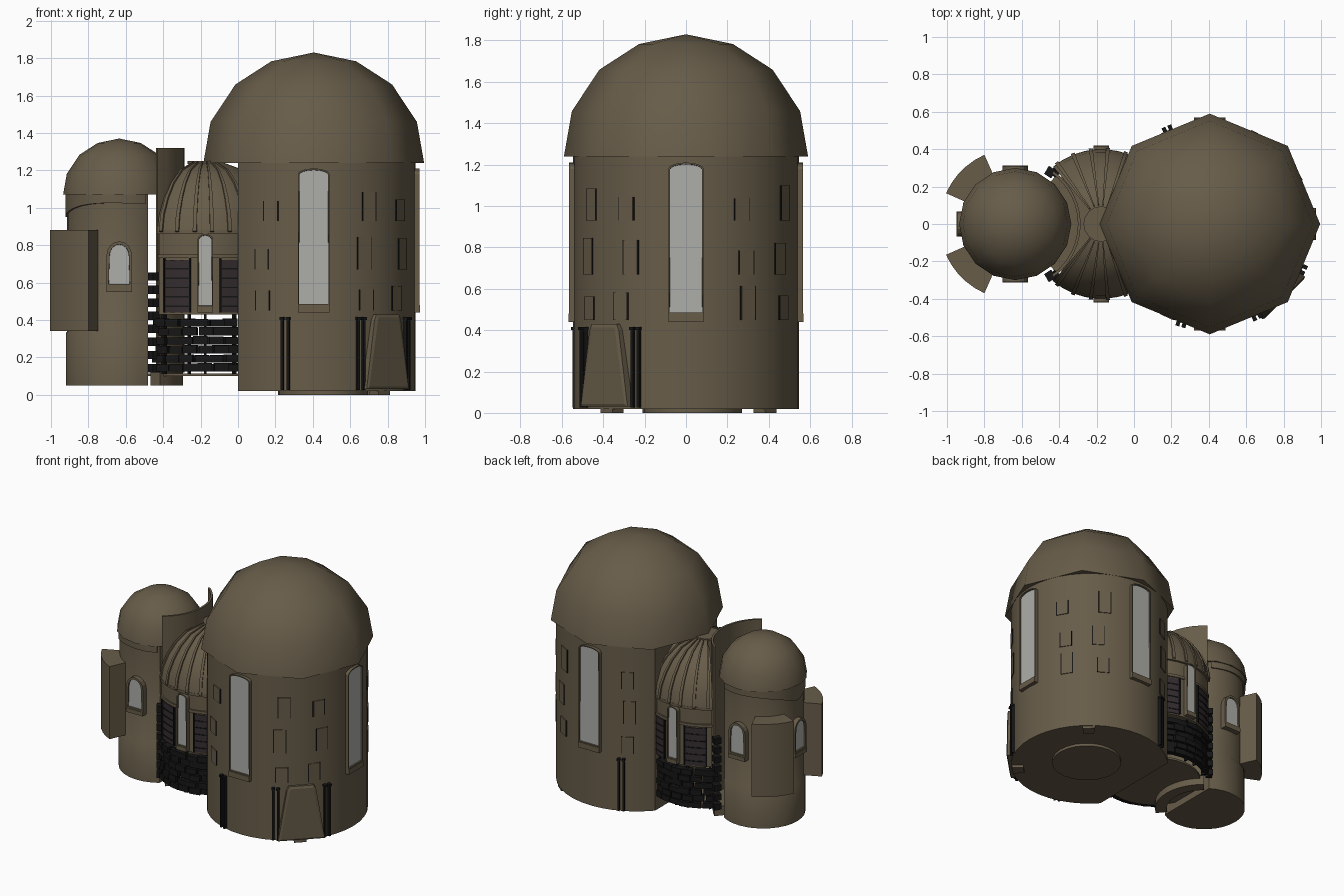
import bpy, bmesh, math, random
from math import sin, cos, radians, pi
from mathutils import Vector

random.seed(4)
cube = bpy.data.objects.get("Cube")
if cube:
    bpy.data.objects.remove(cube)


def material(name, rgb):
    m = bpy.data.materials.new(name)
    m.use_nodes = True
    m.diffuse_color = (*rgb, 1)
    m.node_tree.nodes["Principled BSDF"].inputs["Base Color"].default_value = (*rgb, 1)
    return m


STONE = material("brown stone", (0.135, 0.107, 0.066))
GLASS = material("pale glass", (0.42, 0.43, 0.40))
BLACK = material("black iron", (0.008, 0.008, 0.008))
PLUM = material("dark plum wood", (0.035, 0.026, 0.028))

BIG, MID, SMALL = (0.405, 0), (-0.175, 0), (-0.635, 0)


def sweep(bm, centre, loop, a0, a1, n=None):
    """Sweep a closed (radius, height) outline round a vertical axis."""
    full = a1 - a0 >= 360
    n = n or max(1, math.ceil((a1 - a0) / 9))
    rings = []
    for i in range(n if full else n + 1):
        a = radians(a0 + (a1 - a0) * i / n)
        rings.append([bm.verts.new((centre[0] + r * cos(a), centre[1] + r * sin(a), z)) for r, z in loop])
    k = len(loop)
    for i in range(n):
        p, q = rings[i], rings[(i + 1) % len(rings)]
        for j in range(k):
            bm.faces.new((p[j], q[j], q[(j + 1) % k], p[(j + 1) % k]))
    if not full:
        bm.faces.new(rings[0])
        bm.faces.new(rings[-1][::-1])


def block(bm, centre, r0, r1, a0, a1, z0, z1, n=None):
    sweep(bm, centre, [(r0, z0), (r1, z0), (r1, z1), (r0, z1)], a0, a1, n)


def finish(bm, name, *mats, cut_x=None, smooth=35):
    bmesh.ops.remove_doubles(bm, verts=bm.verts, dist=1e-5)
    if cut_x is not None:
        geom = bm.verts[:] + bm.edges[:] + bm.faces[:]
        cut_side = 1 if cut_x < -0.3 else -1
        res = bmesh.ops.bisect_plane(bm, geom=geom, plane_co=(cut_x, 0, 0),
                                     plane_no=(cut_side, 0, 0), clear_outer=True)
        bmesh.ops.holes_fill(bm, edges=[e for e in res["geom_cut"] if isinstance(e, bmesh.types.BMEdge)])
    bmesh.ops.recalc_face_normals(bm, faces=bm.faces)
    me = bpy.data.meshes.new(name)
    bm.to_mesh(me)
    bm.free()
    ob = bpy.data.objects.new(name, me)
    bpy.context.collection.objects.link(ob)
    for m in mats:
        me.materials.append(m)
    if smooth:
        bpy.ops.object.select_all(action='DESELECT')
        ob.select_set(True)
        bpy.context.view_layer.objects.active = ob
        bpy.ops.object.shade_smooth_by_angle(angle=radians(smooth))
    return ob


def blocks(name, mat, centre, items):
    bm = bmesh.new()
    for it in items:
        block(bm, centre, *it)
    return finish(bm, name, mat)


def slab(bm, centre, angle, r0, r1, outline):
    """Upright flat slab facing outwards; returns its outer face."""
    a = radians(angle)
    out, side = Vector((cos(a), sin(a), 0)), Vector((-sin(a), cos(a), 0))
    c = Vector((*centre, 0))
    f = bm.faces.new([bm.verts.new(c + out * r0 + side * u + Vector((0, 0, z))) for u, z in outline])
    moved = bmesh.ops.extrude_face_region(bm, geom=[f], use_keep_orig=True)["geom"]
    bmesh.ops.translate(bm, vec=out * (r1 - r0), verts=[v for v in moved if isinstance(v, bmesh.types.BMVert)])
    return [g for g in moved if isinstance(g, bmesh.types.BMFace)][0]


def window(name, centre, angle, r0, r1, w, z0, z1, rise, sill, border=0.008):
    """Arched frame with a recessed pane and a sill."""
    arch = [(w * cos(t * pi / 8), z1 - rise + rise * sin(t * pi / 8)) for t in range(9)]
    bm = bmesh.new()
    face = slab(bm, centre, angle, r0, r1, [(-w, z0 + sill), (w, z0 + sill)] + arch)
    bmesh.ops.recalc_face_normals(bm, faces=bm.faces)
    bmesh.ops.inset_region(bm, faces=[face], thickness=border, depth=0)
    bmesh.ops.inset_region(bm, faces=[face], thickness=0.001, depth=-0.01)
    face.material_index = 1
    slab(bm, centre, angle, r0, r1 + 0.004, [(-w, z0), (w, z0), (w, z0 + sill), (-w, z0 + sill)])
    finish(bm, name, STONE, GLASS, smooth=None)


def dome(name, centre, radius, z, height, sides):
    steps = [(1, 0), (0.935, 0.37), (0.71, 0.71), (0.385, 0.92), (0, 1)]
    bm = bmesh.new()
    sweep(bm, centre, [(0, z)] + [(radius * r, z + height * h) for r, h in steps], 0, 360, sides)
    finish(bm, name, STONE, smooth=50)


# Large tower, opened on the side that meets the hall
bm = bmesh.new()
block(bm, BIG, 0, 0.545, 0, 360, 0.02, 1.24, 40)
finish(bm, "large_tower_wall", STONE, cut_x=0.0)
dome("large_dome", BIG, 0.59, 1.24, 0.59, 8)
blocks("large_tower_foot", STONE, (0.455, 0.03), [(0, 0.24, 0, 360, 0, 0.02, 24)])
blocks("foot_pads", STONE, BIG, [(0.46, 0.54, a, a + 9, 0, 0.02) for a in (-50, 45)])
for side, a in (("front", -90), ("right", 0), ("back", 90)):
    window("large_window_" + side, BIG, a, 0.5, 0.565, 0.085, 0.44, 1.21, 0.03, 0.04)
blocks("front_window_bars", BLACK, BIG, [(0.55, 0.557, -98, -82, z, z + 0.006, 1) for z in (0.70, 0.94)])

# Raised wall panels with dark gaps on both sides
panels = [(a + random.uniform(-4, 4), z, random.uniform(0.1, 0.18))
          for z in (0.45, 0.67, 0.93)
          for a in (-118, -58, -32, 30, 58, 118)]
blocks("wall_panels", STONE, BIG, [(0.53, 0.55, a - 4, a + 4, z, z + h) for a, z, h in panels])
blocks("panel_gaps", BLACK, BIG, [(0.53, 0.549, a + s - 0.35, a + s + 0.35, z, z + h)
                                  for a, z, h in panels for s in (-4.3, 4.3)])

# Sloping entrance and paired iron fins at the tower foot
bm = bmesh.new()
f = slab(bm, BIG, -45, 0.45, 0.56, [(-0.16, 0.03), (0.16, 0.03), (0.1, 0.4), (0.085, 0.43), (-0.085, 0.43), (-0.1, 0.4)])
bmesh.ops.recalc_face_normals(bm, faces=bm.faces)
bmesh.ops.inset_region(bm, faces=[f], thickness=0.02, depth=0.006)
finish(bm, "tower_entrance", STONE, smooth=None)
fins = []
for a in (-106, -63, -26, 114):
    for s in (-1.7, 1.7):
        fins += [(0.53, 0.565, a + s - 0.7, a + s + 0.7, 0.025, 0.4),
                 (0.53, 0.572, a + s - 1.1, a + s + 1.1, 0.4, 0.415)]
blocks("iron_fins", BLACK, BIG, fins)

# Hall between the towers: wall, ribbed dome and cap
blocks("hall_wall", STONE, MID, [(0, 0.385, -130, 130, 0.43, 0.87)])
blocks("hall_cornice", STONE, MID, [(0.3, 0.395, -130, 130, 0.73, 0.75), (0.3, 0.4, -130, 130, 0.86, 0.88)])
curve = [(0.4, 0.87), (0.385, 0.96), (0.345, 1.05), (0.29, 1.13), (0.21, 1.2), (0.1, 1.24)]
bm = bmesh.new()
sweep(bm, MID, [(0, 0.87)] + curve + [(0, 1.24)], -130, 130)
finish(bm, "hall_dome", STONE)
bm = bmesh.new()
raised = [(r + 0.008, z + 0.006) for r, z in curve]
for a in (57, 71, 85, 98, 112, 126):
    for s in (1, -1):
        sweep(bm, MID, curve + raised[::-1], s * a - 1.5, s * a + 1.5, 1)
finish(bm, "dome_ribs", STONE)
blocks("dome_cap", STONE, MID, [(0, 0.095, 0, 360, 1.235, 1.25, 16)])

shutters, slats, bricks, posts = [], [], [], []
for s in (1, -1):
    window("hall_window_" + ("back" if s > 0 else "front"), MID, 90 * s, 0.3, 0.415, 0.042, 0.44, 0.86, 0.03, 0.03)
    for lo, hi in ((102, 124), (60, 78)):
        a0, a1 = sorted((s * lo, s * hi))
        shutters.append((0.37, 0.392, a0, a1, 0.44, 0.72))
        slats += [(0.38, 0.396, a0, a1, 0.47 + 0.05 * i, 0.477 + 0.05 * i) for i in range(5)]
        slats += [(0.38, 0.4, a - 0.6, a + 0.6, 0.44, 0.73) for a in (a0, a1)]
    # Staggered iron blocks below the hall
    for row in range(6):
        z = 0.125 + 0.048 * row
        for col in range(6):
            a = s * (66 + 12 * col + 3 * (row % 2)) + random.uniform(-1, 1)
            bricks.append((0.35, 0.38 + random.uniform(0, 0.02), a - 5.6, a + 5.6, z, z + random.uniform(0.036, 0.046), 1))
    posts += [(0.34, 0.37, s * a - 1, s * a + 1, 0.11, 0.43) for a in (64, 90, 104, 128)]
blocks("hall_shutters", PLUM, MID, shutters)
blocks("shutter_slats", BLACK, MID, slats)
blocks("iron_blocks", BLACK, MID, bricks)
blocks("iron_posts", BLACK, MID, posts)
blocks("hall_floor", STONE, MID, [(0, 0.33, 0, 360, 0.1, 0.115, 32)])

# Curved screen wall between the hall and the small tower
blocks("screen_wall", STONE, SMALL, [(0.335, 0.35, -54, 54, 0.12, 1.32)])
blocks("screen_foot", STONE, SMALL, [(0.26, 0.34, -50, 50, 0.05, 0.12)])
blocks("screen_blocks", BLACK, SMALL, [(0.31, 0.36, s * 56 - 4, s * 56 + 4, 0.12 + 0.07 * i, 0.165 + 0.07 * i, 1)
                                       for s in (1, -1) for i in range(8)])

# Small tower
bm = bmesh.new()
sweep(bm, SMALL, [(0, 0.05), (0.285, 0.05), (0.285, 0.33), (0.278, 0.34), (0.278, 1.07), (0, 1.07)], 0, 360, 32)
finish(bm, "small_tower_wall", STONE, cut_x=-0.48)
dome("small_dome", SMALL, 0.3, 1.07, 0.3, 16)

# Scalloped skirt under the small dome
bm = bmesh.new()
block(bm, SMALL, 0.27, 0.288, 60, 300, 1.0, 1.075, 60)
for v in bm.verts:
    if v.co.z < 1.05:
        v.co.z = 0.95 + 0.075 * abs(sin(4 * math.atan2(v.co.y, v.co.x)))
finish(bm, "scalloped_skirt", STONE)

for side, a in (("front", -90), ("left", 180), ("back", 90)):
    window("small_window_" + side, SMALL, a, 0.24, 0.31, 0.068, 0.55, 0.82, 0.075, 0.03, 0.016)

# Curved outer shields on the small tower
blocks("outer_shields", STONE, SMALL, [(0.26, 0.405, a, a + 42, 0.34, 0.88) for a in (114, 204)])
